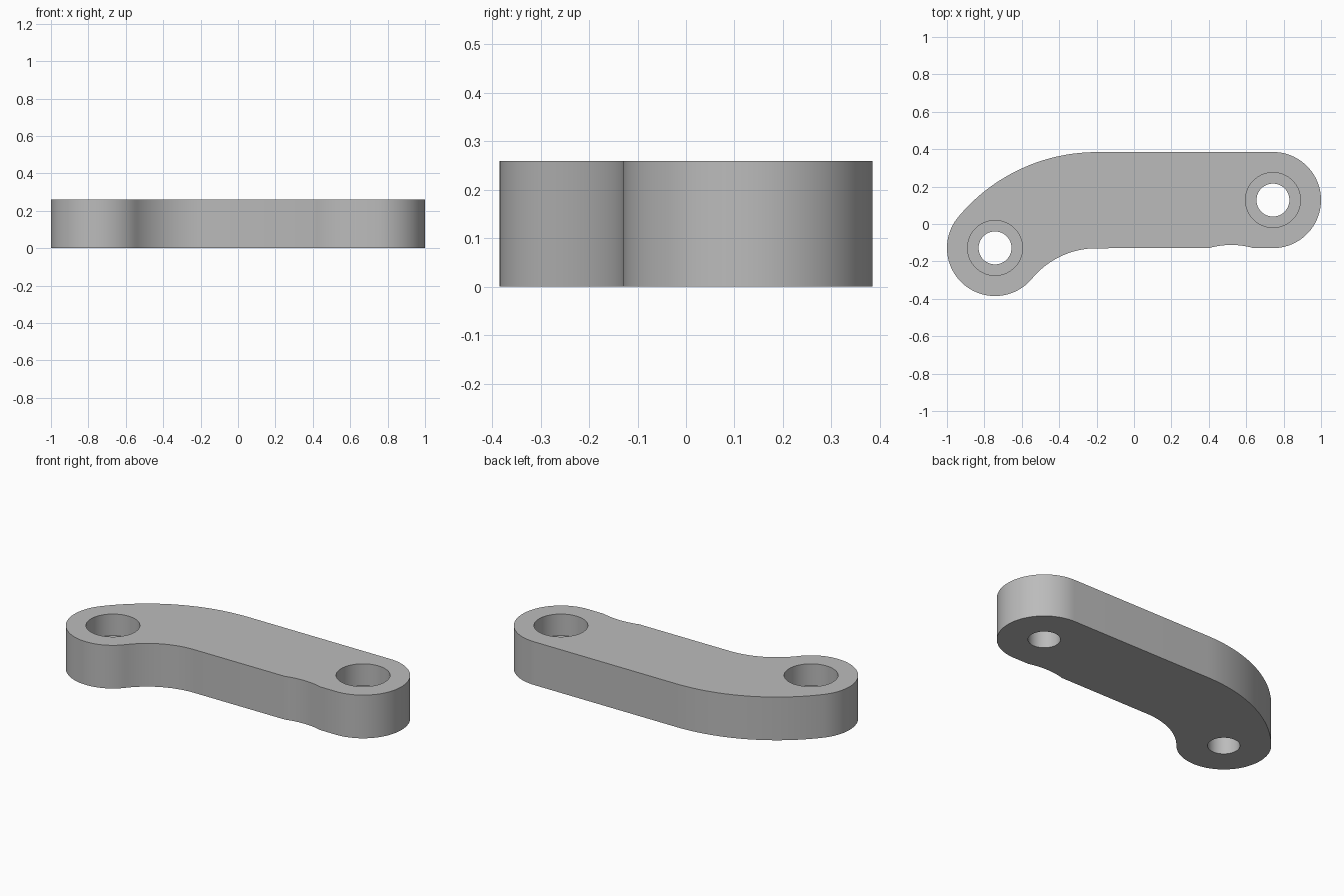
import bpy, bmesh
from math import radians, cos, sin, atan2, degrees, hypot

cube = bpy.data.objects.get("Cube")
if cube:
    bpy.data.objects.remove(cube, do_unlink=True)

HEIGHT = 0.26
END_R = 0.257               # rounded end radius, also half the arm width
RIGHT_PIN = (0.743, 0.128)
LEFT_PIN = (-0.743, -0.128)
BEND = (-0.2, -0.578)       # centre of the two concentric bend arcs
BORE_R, COUNTERBORE_R = 0.088, 0.147
COUNTERBORE_FLOOR = HEIGHT / 2

grey = bpy.data.materials.new("plain grey")
grey.use_nodes = True
grey.diffuse_color = (0.5, 0.5, 0.5, 1)
grey.node_tree.nodes["Principled BSDF"].inputs["Base Color"].default_value = (0.5, 0.5, 0.5, 1)


def arc(centre, radius, start, end, steps):
    """Points along an arc, angles in degrees."""
    angles = [radians(start + (end - start) * i / steps) for i in range(steps + 1)]
    return [(centre[0] + radius * cos(a), centre[1] + radius * sin(a)) for a in angles]


def make_object(name, bm):
    bmesh.ops.remove_doubles(bm, verts=bm.verts, dist=0.0005)
    bmesh.ops.recalc_face_normals(bm, faces=bm.faces)
    mesh = bpy.data.meshes.new(name)
    bm.to_mesh(mesh)
    bm.free()
    mesh.materials.append(grey)
    obj = bpy.data.objects.new(name, mesh)
    bpy.context.collection.objects.link(obj)
    return obj


# Outline, counter-clockwise: right end, outer bend, left end, inner bend, relief
dx, dy = LEFT_PIN[0] - BEND[0], LEFT_PIN[1] - BEND[1]
tangent = degrees(atan2(dy, dx))
reach = hypot(dx, dy)
outline = arc(RIGHT_PIN, END_R, -90, 90, 48)
outline += arc(BEND, reach + END_R, 90, tangent, 28)
outline += arc(LEFT_PIN, END_R, tangent, tangent + 180, 48)[1:]
outline += arc(BEND, reach - END_R, tangent, 90, 24)[1:]
outline += arc((0.52, -0.542), 0.43, 106, 74, 12)

# Arm body
bm = bmesh.new()
base = bm.faces.new([bm.verts.new((x, y, 0)) for x, y in outline])
top = bmesh.ops.extrude_face_region(bm, geom=[base])["geom"]
bmesh.ops.translate(bm, vec=(0, 0, HEIGHT),
                    verts=[v for v in top if isinstance(v, bmesh.types.BMVert)])
arm = make_object("link_arm", bm)


# Stepped holes
def stepped_cutter(name, centre):
    bm = bmesh.new()
    rings = []
    for radius, z in ((BORE_R, -0.1), (BORE_R, COUNTERBORE_FLOOR),
                      (COUNTERBORE_R, COUNTERBORE_FLOOR), (COUNTERBORE_R, HEIGHT + 0.1)):
        points = arc(centre, radius, 0, 360, 64)[:-1]
        rings.append([bm.verts.new((x, y, z)) for x, y in points])
    for low, high in zip(rings, rings[1:]):
        for i in range(len(low)):
            bm.faces.new((low[i - 1], low[i], high[i], high[i - 1]))
    bm.faces.new(rings[0])
    bm.faces.new(rings[-1])
    cutter = make_object(name, bm)
    cutter.hide_render = True
    return cutter


bpy.ops.object.select_all(action="DESELECT")
arm.select_set(True)
bpy.context.view_layer.objects.active = arm
for name, pin in (("left_hole", LEFT_PIN), ("right_hole", RIGHT_PIN)):
    cutter = stepped_cutter(name, pin)
    cut = arm.modifiers.new(name, "BOOLEAN")
    cut.operation = "DIFFERENCE"
    cut.solver = "EXACT"
    cut.object = cutter
    bpy.ops.object.modifier_apply(modifier=name)
    bpy.data.objects.remove(cutter, do_unlink=True)

bpy.ops.object.shade_smooth_by_angle(angle=radians(30))
